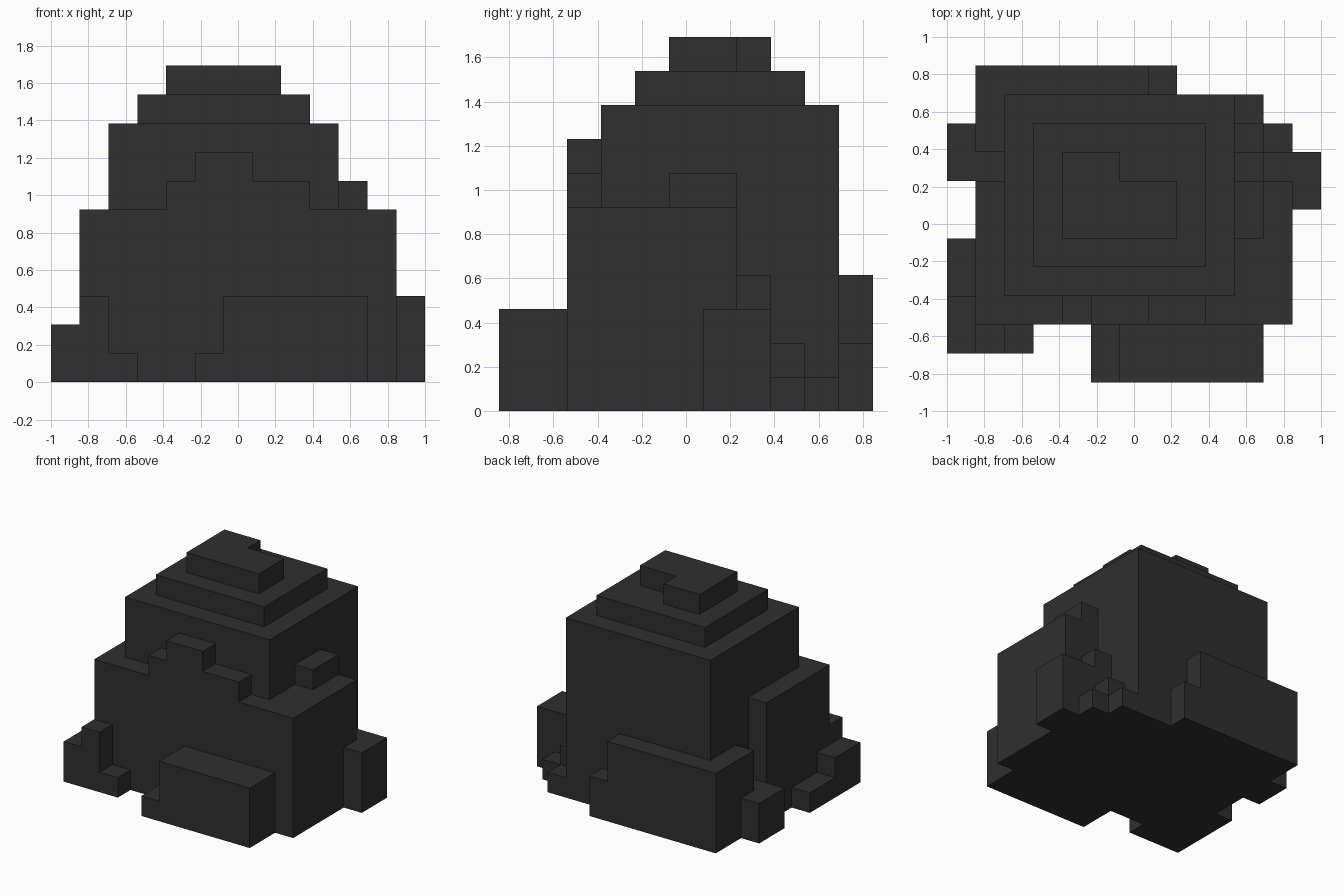
import bpy, bmesh, math
from mathutils import Vector

if "Cube" in bpy.data.objects:
    bpy.data.objects.remove(bpy.data.objects["Cube"])

U = 2 / 13                      # size of one block
OFFSET = Vector((6.5, 5.5, 0))  # grid centre

stone = bpy.data.materials.new("charcoal stone")
stone.diffuse_color = (0.029, 0.029, 0.029, 1)
stone.use_nodes = True
stone.node_tree.nodes["Principled BSDF"].inputs["Base Color"].default_value = stone.diffuse_color

solid = {}                      # block position -> part name


def block(part, x0, x1, y0, y1, height):
    """Stack blocks from the ground; earlier parts keep shared cells."""
    for x in range(x0, x1):
        for y in range(y0, y1):
            for z in range(height):
                solid.setdefault((x, y, z), part)


# Stepped tower: each tier is one block further in and one higher
for i, part in enumerate(("core", "upper_tier", "summit")):
    block(part, 2 + i, 10 - i, 3 + i, 10 - i, 9 + i)
for x in (6, 7):                # notch in the summit's back corner
    del solid[x, 7, 10]

# Wall around the front and sides, with its crest and side knob
block("wall", 1, 12, 2, 7, 6)
block("front_crest", 4, 9, 2, 3, 7)
block("front_crest", 5, 7, 2, 3, 8)
block("side_knob", 10, 11, 5, 7, 7)

# Low ledges
block("back_ledge", 1, 7, 8, 11, 4)
block("back_ledge", 7, 8, 10, 11, 2)
block("front_ledge", 5, 11, 0, 2, 1)
block("front_ledge", 6, 11, 0, 2, 3)

# Rubble at the corners
block("left_rear_rubble", 0, 2, 7, 9, 2)
block("left_front_rubble", 0, 1, 1, 5, 1)
block("left_front_rubble", 0, 1, 1, 3, 2)
block("left_front_rubble", 1, 2, 1, 2, 3)
block("left_front_rubble", 2, 3, 1, 2, 1)
block("right_rubble", 11, 13, 6, 8, 3)
block("right_rubble", 10, 11, 7, 8, 4)
block("right_rubble", 10, 11, 8, 9, 2)
block("right_rubble", 10, 12, 8, 9, 1)
block("right_rubble", 10, 11, 9, 10, 1)


def build_part(name):
    """Skin the part's blocks, leaving out faces that touch another block."""
    bm = bmesh.new()
    for c in [cell for cell, owner in solid.items() if owner == name]:
        for axis in range(3):
            for sign in (-1, 1):
                n = list(c)
                n[axis] += sign
                if tuple(n) in solid:
                    continue
                a, b = (axis + 1) % 3, (axis + 2) % 3
                verts = []
                for da, db in ((0, 0), (1, 0), (1, 1), (0, 1))[::sign]:
                    p = Vector(c)
                    p[axis] += sign > 0
                    p[a] += da
                    p[b] += db
                    verts.append(bm.verts.new((p - OFFSET) * U))
                bm.faces.new(verts)
    bmesh.ops.remove_doubles(bm, verts=bm.verts[:], dist=0.001)
    bmesh.ops.dissolve_limit(bm, angle_limit=math.radians(1),
                             verts=bm.verts[:], edges=bm.edges[:])
    mesh = bpy.data.meshes.new(name)
    bm.to_mesh(mesh)
    bm.free()
    mesh.materials.append(stone)
    bpy.context.collection.objects.link(bpy.data.objects.new(name, mesh))


for part in dict.fromkeys(solid.values()):
    build_part(part)
